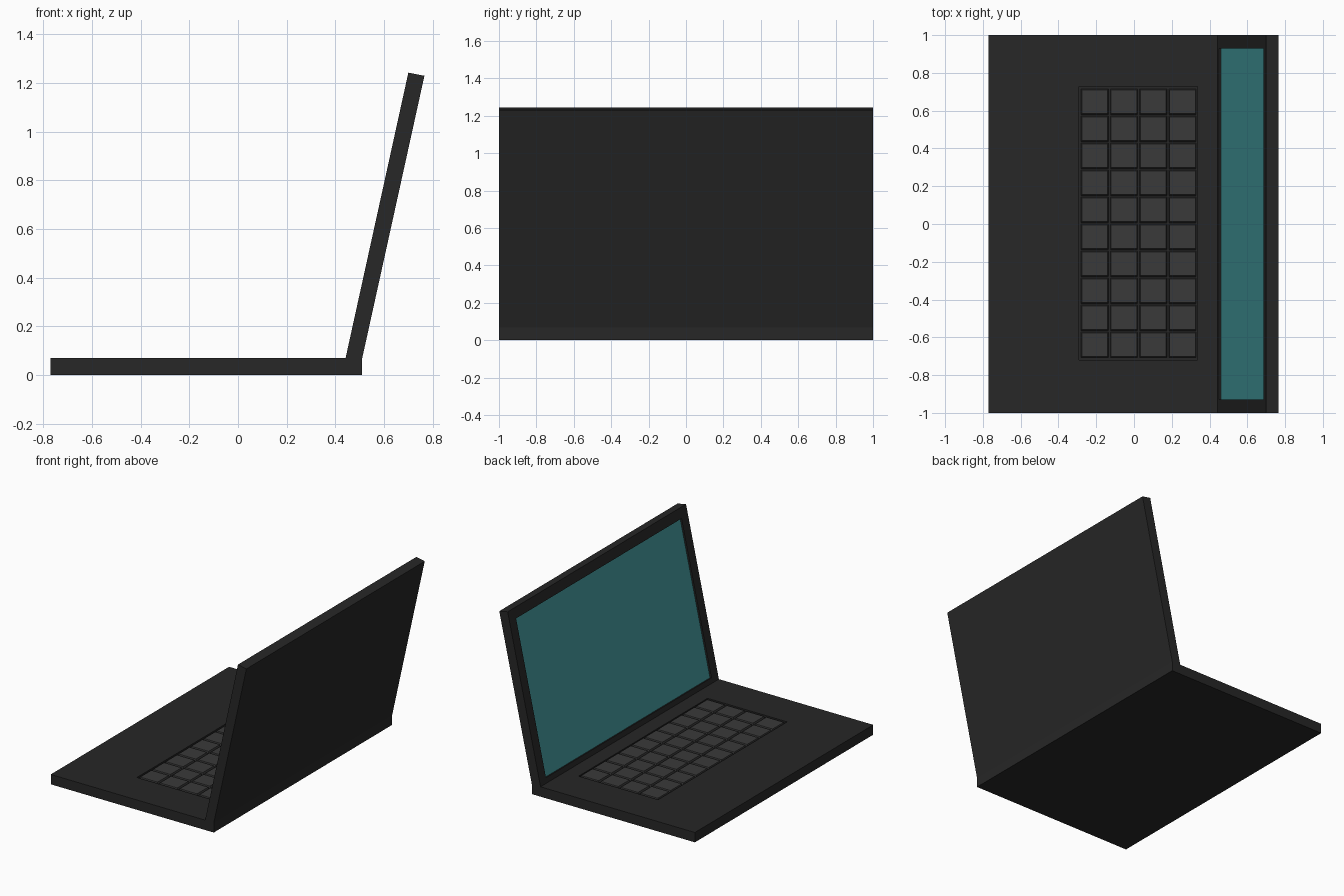
import bpy, bmesh
from mathutils import Vector

if "Cube" in bpy.data.objects:
    bpy.data.objects.remove(bpy.data.objects["Cube"])


def material(name, rgb):
    m = bpy.data.materials.new(name)
    m.diffuse_color = (*rgb, 1)
    m.use_nodes = True
    m.node_tree.nodes["Principled BSDF"].inputs["Base Color"].default_value = m.diffuse_color
    return m


def finish(bm, name, mat):
    me = bpy.data.meshes.new(name)
    bm.to_mesh(me)
    bm.free()
    me.materials.append(mat)
    ob = bpy.data.objects.new(name, me)
    bpy.context.collection.objects.link(ob)
    return ob


def recess(bm, face, p0, p1, t_range, y_range, depth):
    """Sink a rectangular pocket into a face running from p0 to p1; returns its floor."""
    bmesh.ops.inset_individual(bm, faces=[face], thickness=0.02)
    mid = face.calc_center_median()
    normal = face.normal.copy()
    axis = p1 - p0
    for v in face.verts:
        t = t_range[(v.co - mid).dot(axis) > 0]
        y = y_range[v.co.y > mid.y]
        v.co = p0.lerp(p1, t)
        v.co.y = y
    floor = bmesh.ops.extrude_discrete_faces(bm, faces=[face])["faces"][0]
    bmesh.ops.translate(bm, verts=floor.verts, vec=-normal * depth)
    return floor


body_mat = material("body_dark", (0.02, 0.02, 0.02))
key_mat = material("key_grey", (0.042, 0.042, 0.042))
screen_mat = material("screen_teal", (0.055, 0.31, 0.325))

# Chassis: open-laptop side profile (x, z) extruded across the width
profile = [(-0.77, 0), (0.51, 0), (0.51, 0.068), (0.766, 1.23),
           (0.70, 1.243), (0.442, 0.07), (-0.77, 0.07)]
bm = bmesh.new()
cap = bm.faces.new([bm.verts.new((x, -1, z)) for x, z in profile])
ext = bmesh.ops.extrude_face_region(bm, geom=[cap])["geom"]
bmesh.ops.translate(bm, verts=[g for g in ext if isinstance(g, bmesh.types.BMVert)],
                    vec=(0, 2, 0))
bmesh.ops.recalc_face_normals(bm, faces=bm.faces)
bm.normal_update()

pts = [Vector((x, 0, z)) for x, z in profile]
top_edge, hinge, front_edge = pts[4], pts[5], pts[6]


def face_between(a, b):
    return min(bm.faces, key=lambda f: (f.calc_center_median() - (a + b) / 2).length)


# Keyboard well in the deck and screen pocket in the lid
deck, lid = face_between(front_edge, hinge), face_between(hinge, top_edge)
span = hinge.x - front_edge.x
recess(bm, deck, front_edge, hinge,
       [(-0.29 + 0.77) / span, (0.335 + 0.77) / span], (-0.72, 0.727), 0.015)
floor = recess(bm, lid, hinge, top_edge, [0.03, 0.94], (-0.928, 0.928), 0.012)

# Screen takes the place of the pocket floor
screen_pts = [v.co.copy() for v in floor.verts]
bm.faces.remove(floor)
finish(bm, "chassis", body_mat)

sb = bmesh.new()
sb.faces.new([sb.verts.new(p) for p in screen_pts])
finish(sb, "screen", screen_mat)

# Keys: 4 x 10 grid of slightly tapered caps, flush with the deck
kb = bmesh.new()
for i in range(4):
    for j in range(10):
        c = Vector((0.0245 + (i - 1.5) * 0.155, 0.004 + (j - 4.5) * 0.143, 0.0625))
        for v in bmesh.ops.create_cube(kb, size=1)["verts"]:
            taper = 0.008 if v.co.z > 0 else 0
            v.co = c + Vector((v.co.x * (0.144 - taper), v.co.y * (0.133 - taper),
                               v.co.z * 0.015))
finish(kb, "keys", key_mat)
